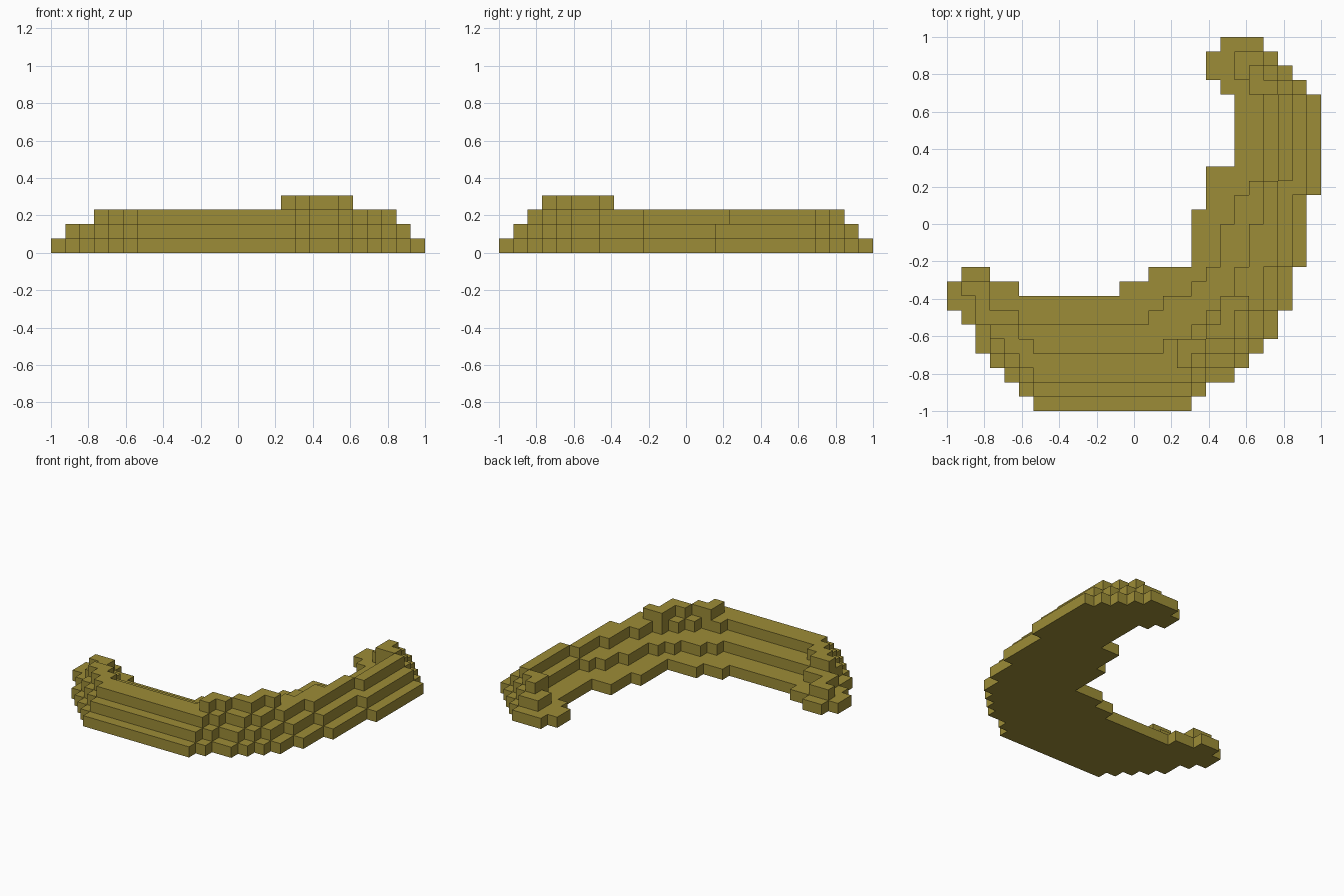
import bpy, bmesh

cube = bpy.data.objects.get("Cube")
if cube:
    bpy.data.objects.remove(cube, do_unlink=True)

U = 2 / 26  # one block

mat = bpy.data.materials.new("olive_yellow")
mat.use_nodes = True
colour = (0.335, 0.265, 0.038, 1)
mat.diffuse_color = colour
mat.node_tree.nodes["Principled BSDF"].inputs["Base Color"].default_value = colour


def terrace(name, level, bands):
    """One-block-high slab; each band is (first row from back, row count, left column, right column)."""
    bm = bmesh.new()
    cells = {(i, j) for row, n, a, b in bands for j in range(row, row + n) for i in range(a, b)}
    for i, j in sorted(cells):
        corners = ((i, j + 1), (i + 1, j + 1), (i + 1, j), (i, j))
        bm.faces.new([bm.verts.new((x * U - 1, 1 - y * U, level * U)) for x, y in corners])
    bmesh.ops.remove_doubles(bm, verts=bm.verts, dist=1e-4)
    top = bmesh.ops.extrude_face_region(bm, geom=bm.faces[:])["geom"]
    bmesh.ops.translate(bm, vec=(0, 0, U), verts=[v for v in top if isinstance(v, bmesh.types.BMVert)])
    bmesh.ops.recalc_face_normals(bm, faces=bm.faces)
    # merge the coplanar block faces into clean stepped walls
    bmesh.ops.dissolve_limit(bm, angle_limit=0.01, verts=bm.verts, edges=bm.edges)
    me = bpy.data.meshes.new(name)
    bm.to_mesh(me)
    bm.free()
    me.materials.append(mat)
    bpy.context.collection.objects.link(bpy.data.objects.new(name, me))


# wide base of the curved body
terrace("base_terrace", 0, [
    (0, 1, 19, 22), (1, 1, 18, 23), (2, 1, 18, 24), (3, 1, 19, 25), (4, 5, 20, 26),
    (9, 2, 18, 26), (11, 1, 18, 25), (12, 4, 17, 25), (16, 1, 14, 24), (17, 1, 12, 24),
    (16, 1, 1, 3), (17, 1, 0, 5), (18, 1, 0, 24), (19, 1, 1, 23), (20, 1, 2, 23),
    (21, 1, 2, 22), (22, 1, 3, 21), (23, 1, 4, 20), (24, 1, 5, 18), (25, 1, 6, 17)])

# second step
terrace("lower_terrace", 1, [
    (1, 1, 20, 22), (2, 1, 20, 23), (3, 1, 21, 24), (4, 6, 22, 25), (10, 1, 21, 25),
    (11, 2, 20, 24), (13, 3, 19, 24), (16, 1, 18, 23), (17, 1, 17, 23), (18, 1, 15, 23),
    (19, 1, 14, 22), (17, 1, 1, 3), (18, 1, 2, 3), (19, 1, 2, 5), (20, 1, 3, 22),
    (21, 1, 3, 21), (22, 1, 4, 20), (23, 1, 5, 18), (24, 1, 6, 17)])

# narrow ridge
terrace("upper_terrace", 2, [
    (2, 1, 21, 22), (3, 1, 21, 23), (4, 6, 23, 24), (10, 3, 22, 23), (13, 3, 21, 23),
    (16, 2, 20, 22), (18, 1, 19, 22), (19, 1, 18, 21), (20, 1, 17, 21), (20, 1, 3, 5),
    (21, 1, 4, 6), (21, 1, 15, 20), (22, 1, 5, 18), (23, 1, 6, 17)])

# crest on the outer bend
terrace("crest", 3, [
    (18, 1, 19, 21), (19, 1, 19, 20), (20, 1, 18, 20), (21, 1, 16, 18), (22, 1, 16, 17)])
